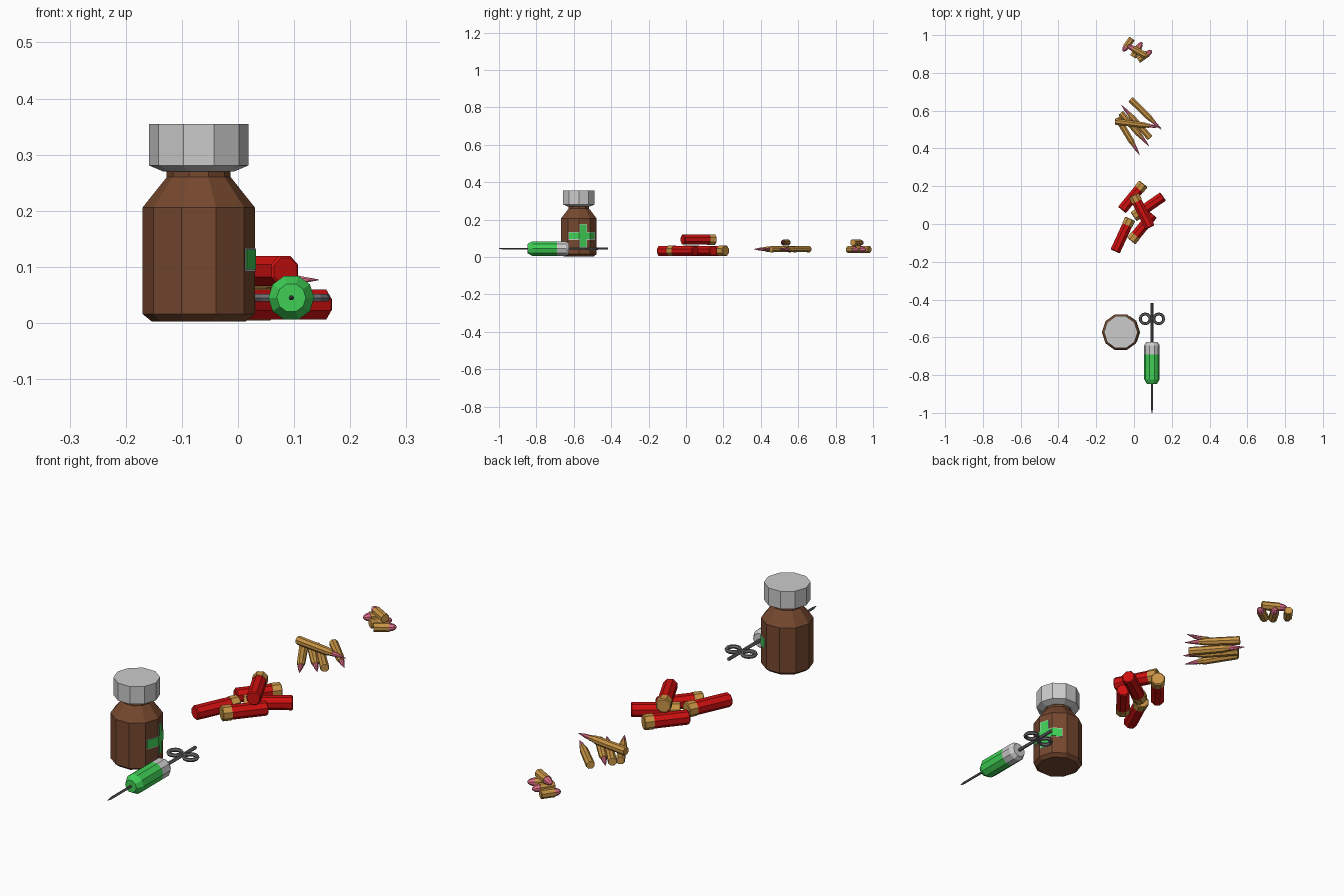
import bpy, bmesh, math
from mathutils import Vector

if "Cube" in bpy.data.objects:
    bpy.data.objects.remove(bpy.data.objects["Cube"])


def material(name, rgb):
    m = bpy.data.materials.new(name)
    m.diffuse_color = (*rgb, 1)
    m.use_nodes = True
    m.node_tree.nodes["Principled BSDF"].inputs["Base Color"].default_value = m.diffuse_color
    return m


BROWN = material("brown_glass", (0.18, 0.065, 0.028))
GREEN = material("green", (0.05, 0.62, 0.09))
RED = material("red", (0.62, 0.005, 0.005))
BRASS = material("brass", (0.58, 0.30, 0.06))
PINK = material("pink", (0.75, 0.16, 0.25))
STEEL = material("steel", (0.15, 0.15, 0.16))


def finish(name, bm, mat):
    bmesh.ops.recalc_face_normals(bm, faces=bm.faces)
    me = bpy.data.meshes.new(name)
    bm.to_mesh(me)
    bm.free()
    if mat:
        me.materials.append(mat)
    ob = bpy.data.objects.new(name, me)
    bpy.context.collection.objects.link(ob)
    return ob


def lathe(name, start, direction, profile, sides, mat=None, turn=0.0):
    """Flat-sided turned solid: profile is (distance along axis, radius)."""
    start, d = Vector(start), Vector(direction).normalized()
    u = Vector((1, 0, 0)) if abs(d.z) > 0.9 else d.cross(Vector((0, 0, 1))).normalized()
    v = d.cross(u)
    bm = bmesh.new()
    rings = []
    for t, r in profile:
        ring = []
        for i in range(sides):
            a = math.tau * (i + turn) / sides
            ring.append(bm.verts.new(start + d * t + (u * math.cos(a) + v * math.sin(a)) * r))
        rings.append(ring)
    for a, b in zip(rings, rings[1:]):
        for i in range(sides):
            j = (i + 1) % sides
            bm.faces.new((a[i], a[j], b[j], b[i]))
    bm.faces.new(rings[0])
    bm.faces.new(rings[-1])
    return finish(name, bm, mat)


# Medicine bottle and cap
BX, BY = -0.07, -0.573
lathe("bottle", (BX, BY, 0), (0, 0, 1),
      [(0.003, 0.084), (0.016, 0.1), (0.206, 0.1), (0.26, 0.057), (0.275, 0.057)], 10, BROWN)
lathe("bottle_cap", (BX, BY, 0), (0, 0, 1),
      [(0.27, 0.063), (0.281, 0.089), (0.355, 0.089)], 10)


# Cross label wrapped over the bottle's facets
def cross(name, radius, inset, mat):
    side = 2 * 0.1 * math.sin(math.pi / 10)
    mid, zc, arm, bar, tall = 0.025, 0.113, 0.081 - inset, 0.021 - inset, 0.063 - inset

    def wall(s, z, r):
        k = math.floor(s / side)
        f = s / side - k
        p, q = (Vector((math.cos(math.tau * n / 10), math.sin(math.tau * n / 10), 0)) * r
                for n in (k, k + 1))
        return p.lerp(q, f) + Vector((BX, BY, z))

    stops = sorted([mid - arm, 0, mid - bar, mid + bar, side, mid + arm])
    bm = bmesh.new()
    for a, b in zip(stops, stops[1:]):
        h = tall if abs((a + b) / 2 - mid) < bar else bar
        corners = [(a, zc - h), (b, zc - h), (b, zc + h), (a, zc + h)]
        front = [bm.verts.new(wall(s, z, radius)) for s, z in corners]
        back = [bm.verts.new(wall(s, z, 0.099)) for s, z in corners]
        bm.faces.new(front)
        bm.faces.new(back[::-1])
        for i in range(4):
            j = (i + 1) % 4
            bm.faces.new((front[i], back[i], back[j], front[j]))
    finish(name, bm, mat)


cross("cross_border", 0.1012, 0.0, None)
cross("cross_label", 0.1024, 0.003, GREEN)

# Syringe lying along y
SX, SZ = 0.095, 0.045
Y = (0, 1, 0)
lathe("needle", (SX, -1, SZ), Y, [(0, 0.0015), (0.02, 0.005), (0.16, 0.005)], 6, STEEL)
lathe("syringe_fluid", (SX, 0, SZ), Y, [(-0.848, 0.026), (-0.822, 0.041), (-0.69, 0.041)], 10, GREEN)
lathe("syringe_barrel", (SX, 0, SZ), Y, [(-0.69, 0.041), (-0.642, 0.041), (-0.625, 0.03)], 10)
lathe("plunger_rod", (SX, 0, SZ), Y, [(-0.63, 0.007), (-0.418, 0.007)], 6, STEEL)
for sx, label in ((-1, "left"), (1, "right")):
    bpy.ops.mesh.primitive_torus_add(location=(SX + sx * 0.036, -0.502, SZ), major_segments=12,
                                     minor_segments=6, major_radius=0.026, minor_radius=0.008)
    ring = bpy.context.object
    ring.name = "finger_ring_" + label
    ring.data.materials.append(STEEL)

# Shotgun shells: brass end (x, y), red end (x, y), height
shells = [((-0.02, 0.028), (-0.1, -0.145), 0.033),
          ((-0.015, -0.09), (0.1, 0.05), 0.033),
          ((-0.002, 0.038), (0.154, 0.146), 0.033),
          ((0.05, 0.213), (-0.064, 0.074), 0.033),
          ((-0.002, 0.153), (0.085, -0.018), 0.093)]
for n, (a, b, z) in enumerate(shells, 1):
    p, d = Vector((*a, z)), Vector((*b, z)) - Vector((*a, z))
    L = d.length
    lathe(f"shell_base_{n}", p, d, [(0, 0.027), (0.003, 0.031), (0.038, 0.031)], 8, BRASS, 0.5)
    lathe(f"shell_tube_{n}", p, d, [(0.03, 0.029), (L - 0.004, 0.029), (L, 0.025)], 8, RED, 0.5)


# Cartridges: base (x, y), tip (x, y), height
def cartridges(kind, items, case, bullet):
    for n, (a, b, z) in enumerate(items, 1):
        p, d = Vector((*a, z)), Vector((*b, z)) - Vector((*a, z))
        L = d.length
        lathe(f"{kind}_case_{n}", p, d, [(t * L, r) for t, r in case], 8, BRASS, 0.5)
        lathe(f"{kind}_bullet_{n}", p, d, [(t * L, r) for t, r in bullet], 8, PINK, 0.5)


cartridges("rifle_round",
           [((-0.018, 0.66), (0.145, 0.5), 0.042),
            ((0.085, 0.455), (-0.067, 0.63), 0.042),
            ((-0.07, 0.588), (0.08, 0.412), 0.042),
            ((-0.088, 0.562), (0.03, 0.365), 0.042),
            ((-0.1, 0.542), (0.143, 0.512), 0.077)],
           [(0, 0.016), (0.015, 0.018), (0.62, 0.0165), (0.7, 0.012), (0.74, 0.012)],
           [(0.73, 0.0105), (0.85, 0.008), (1, 0.001)])

cartridges("pistol_round",
           [((-0.01, 0.982), (-0.058, 0.915), 0.04),
            ((0.022, 0.868), (0.095, 0.918), 0.04),
            ((-0.005, 0.885), (0.042, 0.962), 0.04),
            ((0.06, 0.892), (-0.035, 0.945), 0.077)],
           [(0, 0.017), (0.03, 0.019), (0.68, 0.019)],
           [(0.67, 0.017), (0.85, 0.014), (0.96, 0.008), (1, 0.003)])
